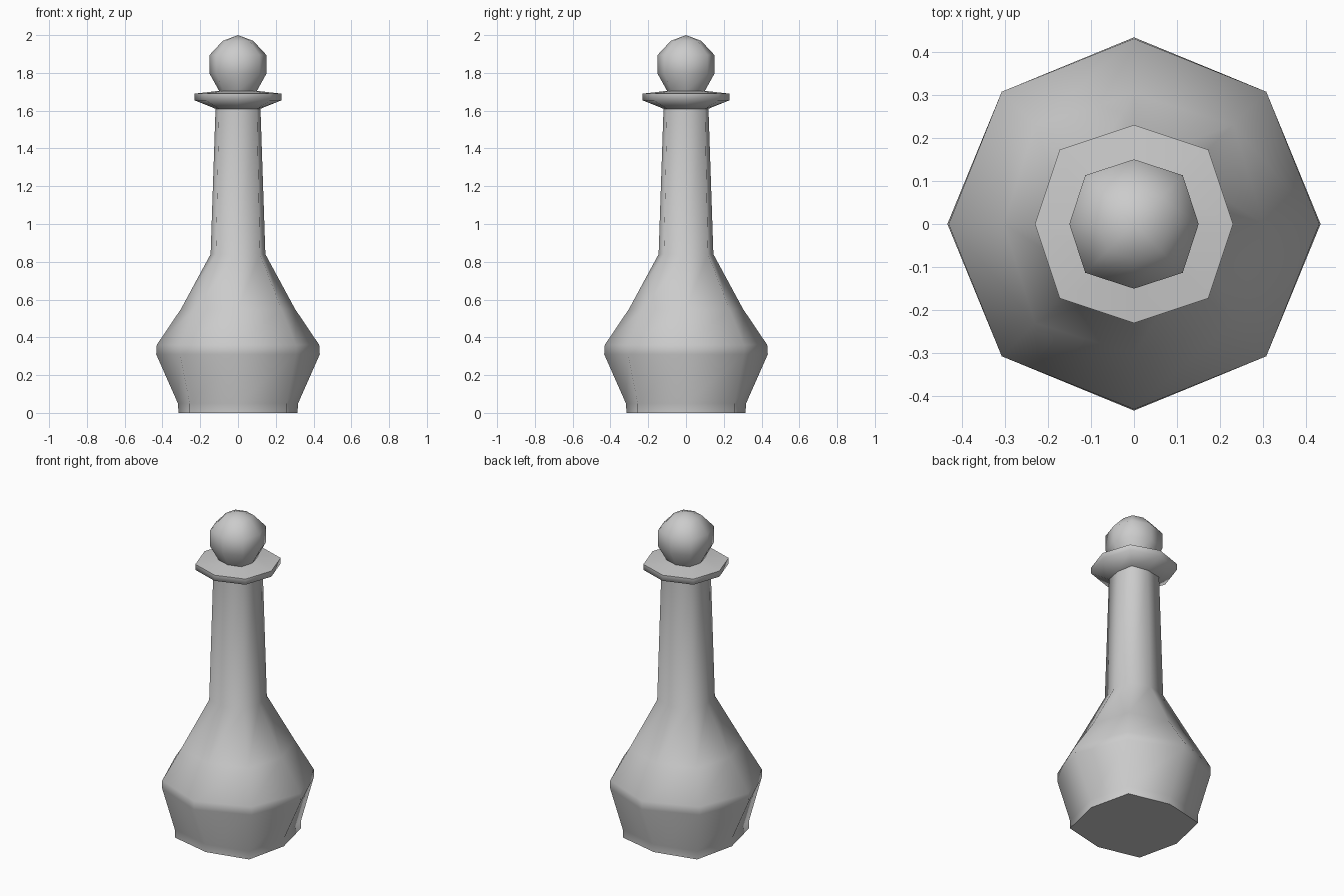
import bpy, bmesh, math

if "Cube" in bpy.data.objects:
    bpy.data.objects.remove(bpy.data.objects["Cube"])


def lathe(name, rings, cap_bottom=False, tip=None):
    """Eight-sided lathe; each ring is (z, radius on axes, radius on diagonals)."""
    bm = bmesh.new()
    loops = []
    for z, axis_r, diag_r in rings:
        loop = []
        for i in range(8):
            r = diag_r if i % 2 else axis_r
            a = i * math.pi / 4
            loop.append(bm.verts.new((r * math.cos(a), r * math.sin(a), z)))
        loops.append(loop)
    for lo, hi in zip(loops, loops[1:]):
        for i in range(8):
            j = (i + 1) % 8
            bm.faces.new((lo[i], lo[j], hi[j], hi[i]))
    if cap_bottom:
        bm.faces.new(list(reversed(loops[0])))
    if tip is not None:
        top = bm.verts.new((0, 0, tip))
        for i in range(8):
            bm.faces.new((loops[-1][i], loops[-1][(i + 1) % 8], top))
    mesh = bpy.data.meshes.new(name)
    bm.to_mesh(mesh)
    bm.free()
    obj = bpy.data.objects.new(name, mesh)
    bpy.context.collection.objects.link(obj)
    bpy.ops.object.select_all(action='DESELECT')
    obj.select_set(True)
    bpy.context.view_layer.objects.active = obj
    bpy.ops.object.shade_smooth_by_angle(angle=math.radians(70))
    return obj


# Bulbous body with the tapering neck, nearly square at foot and neck
lathe("flask_body", [
    (0.00, 0.315, 0.362),
    (0.05, 0.318, 0.362),
    (0.31, 0.433, 0.434),
    (0.36, 0.430, 0.434),
    (0.55, 0.302, 0.325),
    (0.84, 0.145, 0.165),
    (1.61, 0.119, 0.142),
], cap_bottom=True)

# Flared collar, starting and ending at the neighbouring parts
lathe("collar", [
    (1.61, 0.119, 0.142),
    (1.655, 0.230, 0.244),
    (1.69, 0.230, 0.244),
    (1.705, 0.100, 0.110),
])

# Round stopper
lathe("stopper", [
    (1.705, 0.100, 0.110),
    (1.795, 0.150, 0.160),
    (1.895, 0.150, 0.160),
    (1.970, 0.080, 0.088),
], tip=2.0)
